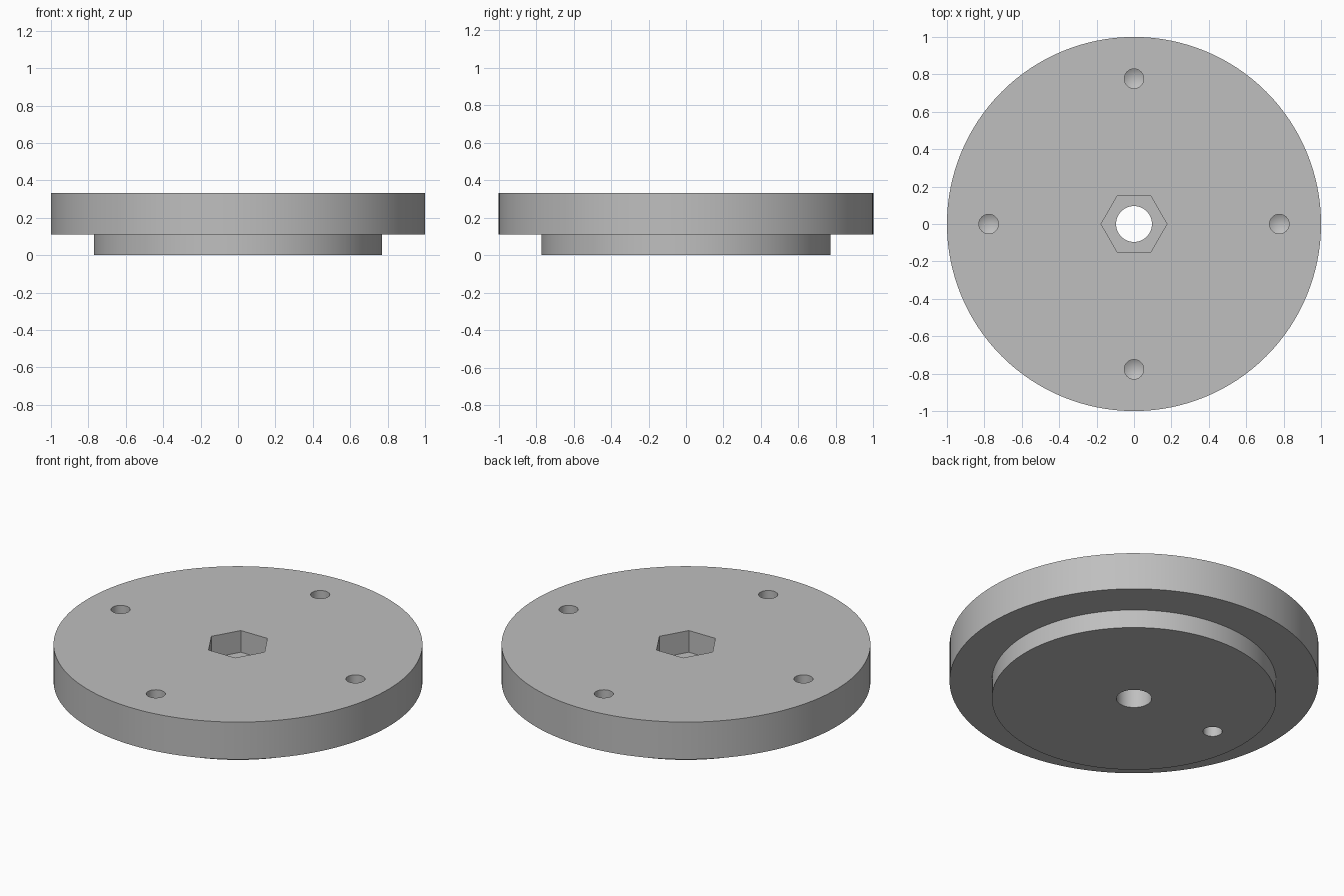
import bpy, bmesh, math

cube = bpy.data.objects.get("Cube")
if cube:
    bpy.data.objects.remove(cube, do_unlink=True)

TOP, STEP = 0.333, 0.11
HOLE_R, HOLE_RING = 0.052, 0.777

grey = bpy.data.materials.new("plain grey")
grey.use_nodes = True
colour = (0.52, 0.52, 0.52, 1)
grey.diffuse_color = colour
grey.node_tree.nodes["Principled BSDF"].inputs["Base Color"].default_value = colour


def lathe(name, profile, sides, x=0, y=0):
    """Closed solid of revolution from (radius, z) points, bottom to top; radius 0 is a tip."""
    bm = bmesh.new()
    rings = []
    for r, z in profile:
        count = sides if r else 1
        rings.append([bm.verts.new((x + r * math.cos(math.tau * i / sides),
                                    y + r * math.sin(math.tau * i / sides), z))
                      for i in range(count)])
    for low, high in zip(rings, rings[1:]):
        for i in range(sides):
            j = (i + 1) % sides
            corners = [low[i % len(low)], low[j % len(low)],
                       high[j % len(high)], high[i % len(high)]]
            bm.faces.new(list(dict.fromkeys(corners)))
    for ring in (rings[0], rings[-1]):
        if len(ring) > 1:
            bm.faces.new(ring)
    bmesh.ops.recalc_face_normals(bm, faces=bm.faces)
    mesh = bpy.data.meshes.new(name)
    bm.to_mesh(mesh)
    bm.free()
    mesh.materials.append(grey)
    obj = bpy.data.objects.new(name, mesh)
    bpy.context.collection.objects.link(obj)
    return obj


# Flange with the smaller boss beneath it
flange = lathe("stepped_flange", [(0.771, 0), (0.771, STEP), (1, STEP), (1, TOP)], 128)

# Central bore and hexagonal nut pocket
cutters = [
    lathe("bore_cutter", [(0.096, -0.1), (0.096, TOP + 0.1)], 48),
    lathe("hex_pocket_cutter", [(0.176, TOP - 0.13), (0.176, TOP + 0.1)], 6),
]

# Four blind holes with drill-point bottoms in the top face
for k in range(4):
    a = k * math.pi / 2
    cutters.append(lathe("top_hole_cutter",
                         [(0, TOP - 0.16), (HOLE_R, TOP - 0.13), (HOLE_R, TOP + 0.1)],
                         32, HOLE_RING * math.cos(a), HOLE_RING * math.sin(a)))

# Single blind hole in the underside
cutters.append(lathe("underside_hole_cutter",
                     [(HOLE_R, -0.1), (HOLE_R, 0.13), (0, 0.16)], 32, -0.556, 0))

# Cut the holes, then discard the cutters
bpy.ops.object.select_all(action="DESELECT")
flange.select_set(True)
bpy.context.view_layer.objects.active = flange
for cutter in cutters:
    cutter.hide_render = True
    mod = flange.modifiers.new("cut", "BOOLEAN")
    mod.operation = "DIFFERENCE"
    mod.solver = "EXACT"
    mod.object = cutter
    bpy.ops.object.modifier_apply(modifier=mod.name)
    bpy.data.objects.remove(cutter, do_unlink=True)

bpy.ops.object.shade_smooth_by_angle(angle=math.radians(25))
